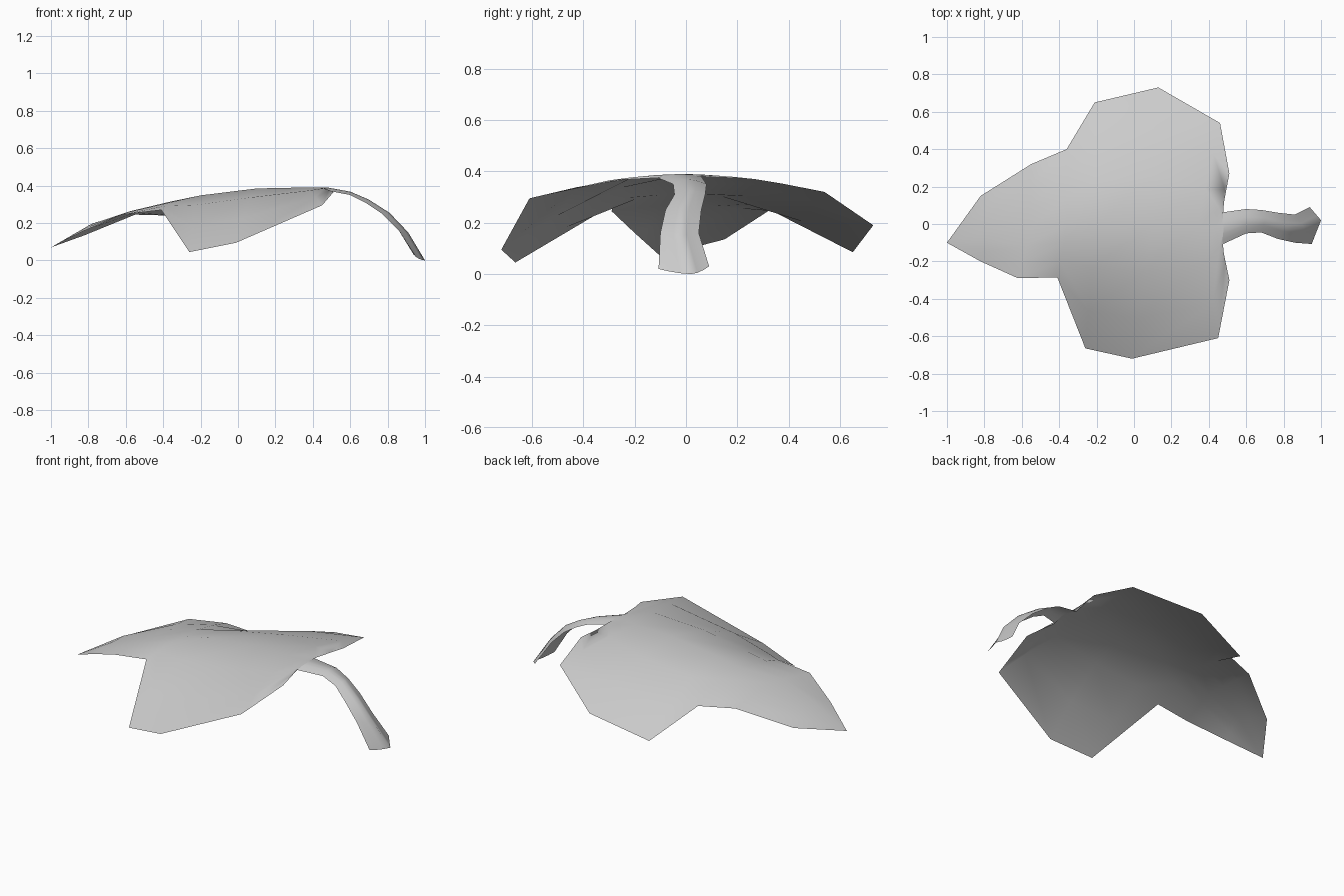
import bpy
import bmesh
from mathutils import Vector

default_cube = bpy.data.objects.get("Cube")
if default_cube:
    bpy.data.objects.remove(default_cube, do_unlink=True)

# One plain grey for the whole leaf
grey = bpy.data.materials.new("pale_grey")
grey.use_nodes = True
colour = (0.6, 0.6, 0.6, 1)
grey.diffuse_color = colour
grey.node_tree.nodes["Principled BSDF"].inputs["Base Color"].default_value = colour


def droop(centre, edge, t):
    """Point between midrib and margin, drooping faster towards the margin."""
    point = centre.lerp(edge, t)
    point.z = centre.z + (edge.z - centre.z) * t ** 1.7
    return point


def cross_section(right, centre, left, steps):
    """Row of points from the right margin over the midrib to the left margin."""
    right, centre, left = Vector(right), Vector(centre), Vector(left)
    row = [droop(centre, right, t) for t in reversed(steps)]
    row.append(centre)
    row += [droop(centre, left, t) for t in steps]
    return row


def loft_sheet(name, sections, steps, tip=None):
    """Single-sided sheet through the cross-sections, optionally closed to a tip."""
    bm = bmesh.new()
    rows = [[bm.verts.new(p) for p in cross_section(*s, steps)] for s in sections]
    for near, far in zip(rows, rows[1:]):
        for j in range(len(near) - 1):
            bm.faces.new((near[j], far[j], far[j + 1], near[j + 1]))
    if tip:
        point = bm.verts.new(tip)
        for a, b in zip(rows[0], rows[0][1:]):
            bm.faces.new((point, a, b))
    mesh = bpy.data.meshes.new(name)
    bm.to_mesh(mesh)
    bm.free()
    mesh.materials.append(grey)
    mesh.shade_smooth()
    sheet = bpy.data.objects.new(name, mesh)
    bpy.context.collection.objects.link(sheet)
    return sheet


# Where the blade meets the stem
joint = ((.47, -.11, .375), (.48, -.02, .39), (.46, .06, .38))

# Lobed blade: right margin, midrib, left margin
blade_sections = [
    ((-.82, -.2, .16), (-.77, -.03, .2), (-.82, .15, .135)),
    ((-.62, -.29, .245), (-.55, -.02, .268), (-.55, .32, .245)),
    ((-.41, -.285, .27), (-.36, 0, .315), (-.36, .4, .24)),
    ((-.26, -.665, .045), (-.2, 0, .348), (-.21, .65, .085)),
    ((-.01, -.72, .095), (.1, 0, .385), (.13, .73, .19)),
    ((.45, -.61, .295), (.34, 0, .39), (.46, .54, .32)),
    ((.51, -.3, .365), (.43, -.02, .39), (.51, .27, .37)),
    joint,
]
loft_sheet("leaf_blade", blade_sections, (.35, .7, 1), tip=(-1, -.1, .07))

# Curled stem bending down to the ground
stem_sections = [
    joint,
    ((.6, -.05, .35), (.6, .015, .368), (.6, .08, .35)),
    ((.68, -.045, .31), (.7, .015, .325), (.68, .075, .31)),
    ((.77, -.08, .25), (.81, -.015, .255), (.77, .06, .25)),
    ((.86, -.1, .16), (.91, -.02, .15), (.86, .05, .16)),
    ((.95, -.107, .02), (1, .02, 0), (.94, .09, .03)),
]
loft_sheet("leaf_stem", stem_sections, (.35, .7, 1))
